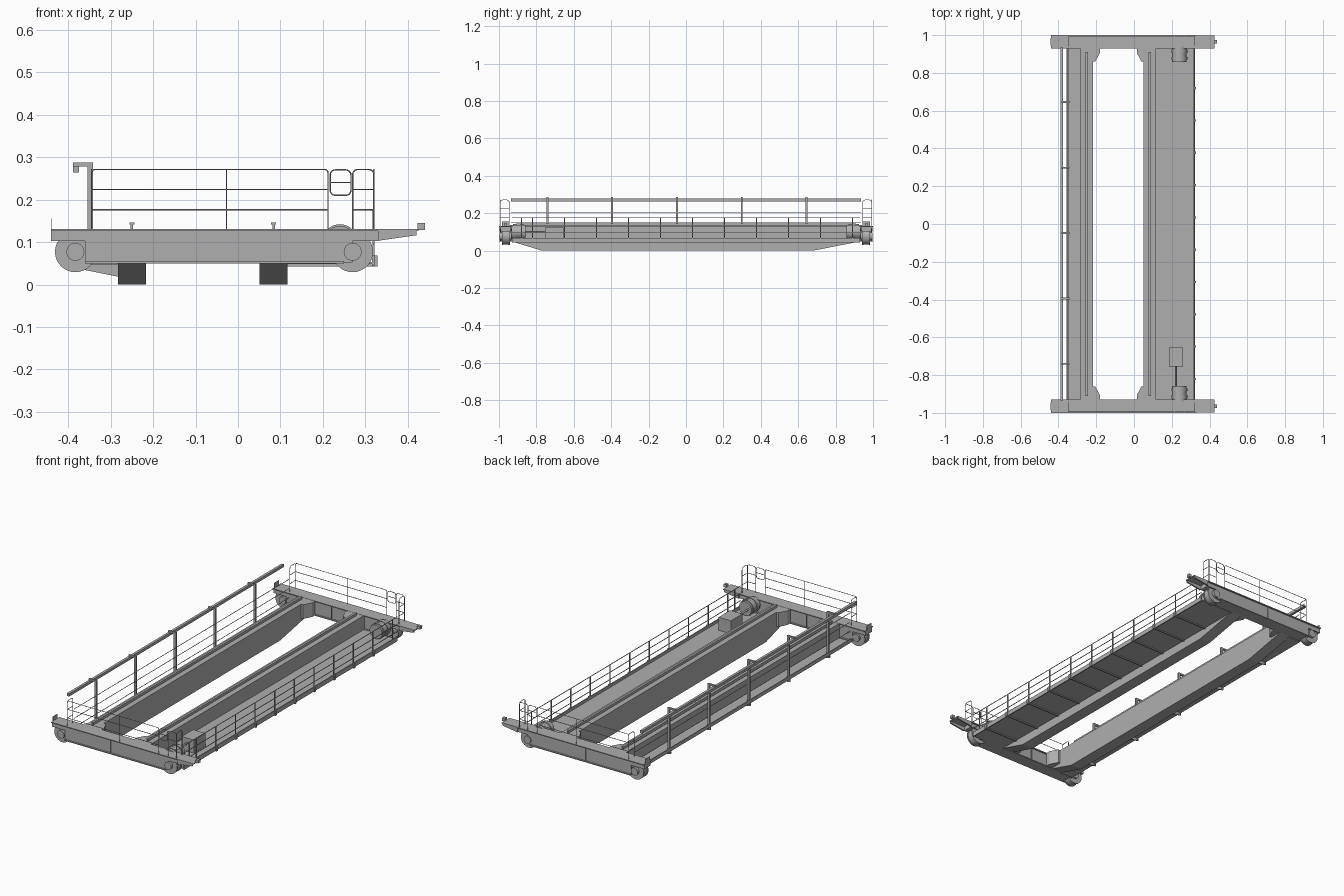
import bpy, bmesh, math

if "Cube" in bpy.data.objects:
    bpy.data.objects.remove(bpy.data.objects["Cube"])

GREY = bpy.data.materials.new("steel_grey")
GREY.diffuse_color = (.43, .43, .43, 1)
GREY.use_nodes = True
GREY.node_tree.nodes["Principled BSDF"].inputs["Base Color"].default_value = GREY.diffuse_color
TOP = 0.13


def link(name, data):
    data.materials.append(GREY)
    ob = bpy.data.objects.new(name, data)
    bpy.context.collection.objects.link(ob)
    return ob


def mesh_obj(name, bm):
    bmesh.ops.recalc_face_normals(bm, faces=bm.faces)
    me = bpy.data.meshes.new(name)
    bm.to_mesh(me)
    bm.free()
    return link(name, me)


def boxes(name, specs):
    """One object from several (x0, x1, y0, y1, z0, z1) boxes."""
    bm = bmesh.new()
    for x0, x1, y0, y1, z0, z1 in specs:
        for v in bmesh.ops.create_cube(bm, size=1)['verts']:
            v.co = ((x0 + x1) / 2 + v.co.x * (x1 - x0), (y0 + y1) / 2 + v.co.y * (y1 - y0),
                    (z0 + z1) / 2 + v.co.z * (z1 - z0))
    return mesh_obj(name, bm)


def prism(name, pts, axis, spans):
    """Extrude a 2D profile along an axis, once for each (start, end) span."""
    place = {'x': lambda a, b, d: (d, a, b), 'y': lambda a, b, d: (a, d, b),
             'z': lambda a, b, d: (a, b, d)}[axis]
    bm = bmesh.new()
    for span in spans:
        lo, hi = [[bm.verts.new(place(a, b, d)) for a, b in pts] for d in span]
        bm.faces.new(lo)
        bm.faces.new(hi[::-1])
        for i in range(len(pts)):
            bm.faces.new((lo[i - 1], lo[i], hi[i], hi[i - 1]))
    return mesh_obj(name, bm)


def drum(name, x, z, parts, seg=32):
    """Stepped round part along y: list of (y0, y1, radius)."""
    bm = bmesh.new()
    for y0, y1, r in parts:
        for v in bmesh.ops.create_cone(bm, cap_ends=True, segments=seg, radius1=r, radius2=r,
                                       depth=abs(y1 - y0))['verts']:
            v.co = (x + v.co.x, (y0 + y1) / 2 + v.co.z, z + v.co.y)
    ob = mesh_obj(name, bm)
    bpy.context.view_layer.objects.active = ob
    ob.select_set(True)
    bpy.ops.object.shade_smooth_by_angle(angle=math.radians(35))
    ob.select_set(False)


def rods(name, paths, r=0.0016):
    """Round bars along polyline paths."""
    cu = bpy.data.curves.new(name, 'CURVE')
    cu.dimensions, cu.bevel_depth, cu.bevel_resolution, cu.use_fill_caps = '3D', r, 1, True
    for p in paths:
        s = cu.splines.new('POLY')
        s.points.add(len(p) - 1)
        for pt, co in zip(s.points, p):
            pt.co = (*co, 1)
    link(name, cu)


def arch(a, b, z0, z1, put, r=0.012):
    """Upside-down U between a and b with rounded top corners."""
    q = [i * math.pi / 8 for i in range(5)]
    pts = [(a, z0)] + [(a + r - r * math.cos(t), z1 - r + r * math.sin(t)) for t in q]
    pts += [(b - r + r * math.sin(t), z1 - r + r * math.cos(t)) for t in q] + [(b, z0)]
    return [put(u, z) for u, z in pts]


# Main girders with sloped ends, and trolley rails on top
side = [(-.935, TOP), (.935, TOP), (.935, .05), (.68, 0), (-.77, 0), (-.935, .05)]
for tag, x in (("left", -.25), ("right", .084)):
    prism(tag + "_girder", side, 'x', [(x - .033, x + .033)])
    boxes(tag + "_trolley_rail", [(x - .003, x + .003, -.91, .91, TOP, .142),
                                  (x - .006, x + .006, -.91, .91, .141, .146)])

for tag, s in (("front", -1), ("back", 1)):
    def ys(a, b):
        return min(s * a, s * b), max(s * a, s * b)

    # End carriage: deep middle, shallow ends, tapered nose
    prof = [(-.44, TOP), (.33, TOP), (.33, .103), (.27, .103), (.27, .052), (-.36, .052),
            (-.36, .103), (-.44, .103)]
    prism(tag + "_end_carriage", prof, 'y', [ys(.936, .992)])
    boxes(tag + "_carriage_flange", [(-.44, .33, *ys(.928, 1.0), .126, .131),
                                     (-.36, .25, *ys(.928, 1.0), .05, .055),
                                     (-.084, -.081, *ys(.93, .995), .052, TOP)])
    prism(tag + "_nose_bracket", [(.33, TOP), (.42, TOP), (.42, .116), (.33, .103)], 'y',
          [ys(.93, .938), ys(.99, .998)])
    boxes(tag + "_nose_plate", [(.33, .425, *ys(.93, .998), .126, .131)])
    boxes(tag + "_buffer", [(.423, .44, *ys(.956, .974), .128, .145),
                            (-.441, -.439, *ys(.945, .985), TOP, .155)])

    # Corner gusset boxes between girders and carriage
    for side_tag, x, d in (("left", -.217, 1), ("right", .051, -1)):
        g = [(x, s * .93), (x, s * .86), (x + d * .012, s * .86), (x + d * .036, s * .905),
             (x + d * .036, s * .93)]
        prism(f"{tag}_{side_tag}_gusset", g, 'z', [(.052, TOP)])

    # Travel wheels with hubs
    for side_tag, x in (("left", -.383), ("right", .27)):
        drum(f"{tag}_{side_tag}_wheel", x, .077,
             [(s * .947, s * .979, .044), (s * .942, s * .948, .048),
              (s * .978, s * .984, .048), (s * .932, s * .998, .021)])

    # Travel drive motor on the walkway
    drum(tag + "_drive_motor", .24, .1, [(s * .885, s * .94, .038), (s * .87, s * .885, .042),
                                         (s * .858, s * .87, .038), (s * .905, s * .925, .042)])

    # End guard rail, wrapped around both corners, with a gate opening
    yo, yi = s * .993, s * .945
    hoop = lambda x: arch(*ys(.945, .993), TOP, .271, lambda u, z: (x, u, z))
    inx = lambda u, z: (u, yo, z)
    flipped = lambda u, z: (u, yo, .48 - z)
    paths = [hoop(-.345), hoop(.32), arch(-.345, .212, TOP, .271, inx, .008),
             arch(.27, .32, TOP, .271, inx), [(-.027, yo, TOP), (-.027, yo, .271)],
             arch(.217, .266, .24, .27, inx), arch(.217, .266, .24, .27, flipped),
             [(.217, yo, .24), (.266, yo, .24)]]
    for z in (.224, .176):
        paths += [[(-.345, yi, z), (-.345, yo, z), (.212, yo, z)],
                  [(.27, yo, z), (.32, yo, z), (.32, yi, z)]]
    rods(tag + "_guard_rail", paths)

# Control cabinet and its shaft next to the front motor
boxes("control_cabinet", [(.185, .26, -.755, -.655, .05, .125)])
drum("drive_shaft", .222, .1, [(-.86, -.75, .005)], 12)

# Right walkway: plate, toe angle and cross ribs
post_y = [-.82 + i * .171 for i in range(10)]
boxes("right_walkway", [(.11, .322, -.93, .93, .048, .053)])
boxes("walkway_toe_angle", [(.316, .322, -.93, .93, .044, .068)])
boxes("walkway_ribs", [(.116, .325, y - .004, y + .004, .042, .049) for y in post_y])
boxes("walkway_post_feet", [(.32, .328, y - .006, y + .006, .042, .068) for y in post_y])

# Right walkway handrail
boxes("right_handrail_posts", [(.317, .321, y - .003, y + .003, .05, .177)
                               for y in [-.88] + post_y + [.89]])
rods("right_handrail", [[(.319, -.93, z), (.319, .93, z)] for z in (.176, .135, .095)], .002)

# Left walkway with triangular brackets
arm_y = [-.74, -.395, -.048, .298, .645]
boxes("left_walkway", [(-.357, -.28, -.93, .93, .046, .051),
                       (-.357, -.353, -.93, .93, .046, .066)])
prism("left_walkway_brackets", [(-.36, .047), (-.28, .047), (-.28, .018), (-.36, .034)], 'y',
      [(y - .003, y + .003) for y in arm_y])

# Cable track posts with arms, and the long cable track they carry
boxes("cable_track_posts", [(-.355, -.342, y - .005, y + .005, .04, .287) for y in arm_y] +
      [(-.389, -.342, y - .005, y + .005, .278, .287) for y in arm_y])
boxes("cable_track", [(-.389, -.375, -.935, .935, .264, .279)])
rods("left_handrail", [[(-.345, -.935, z), (-.345, .935, z)] for z in (.203, .152, .102)])
